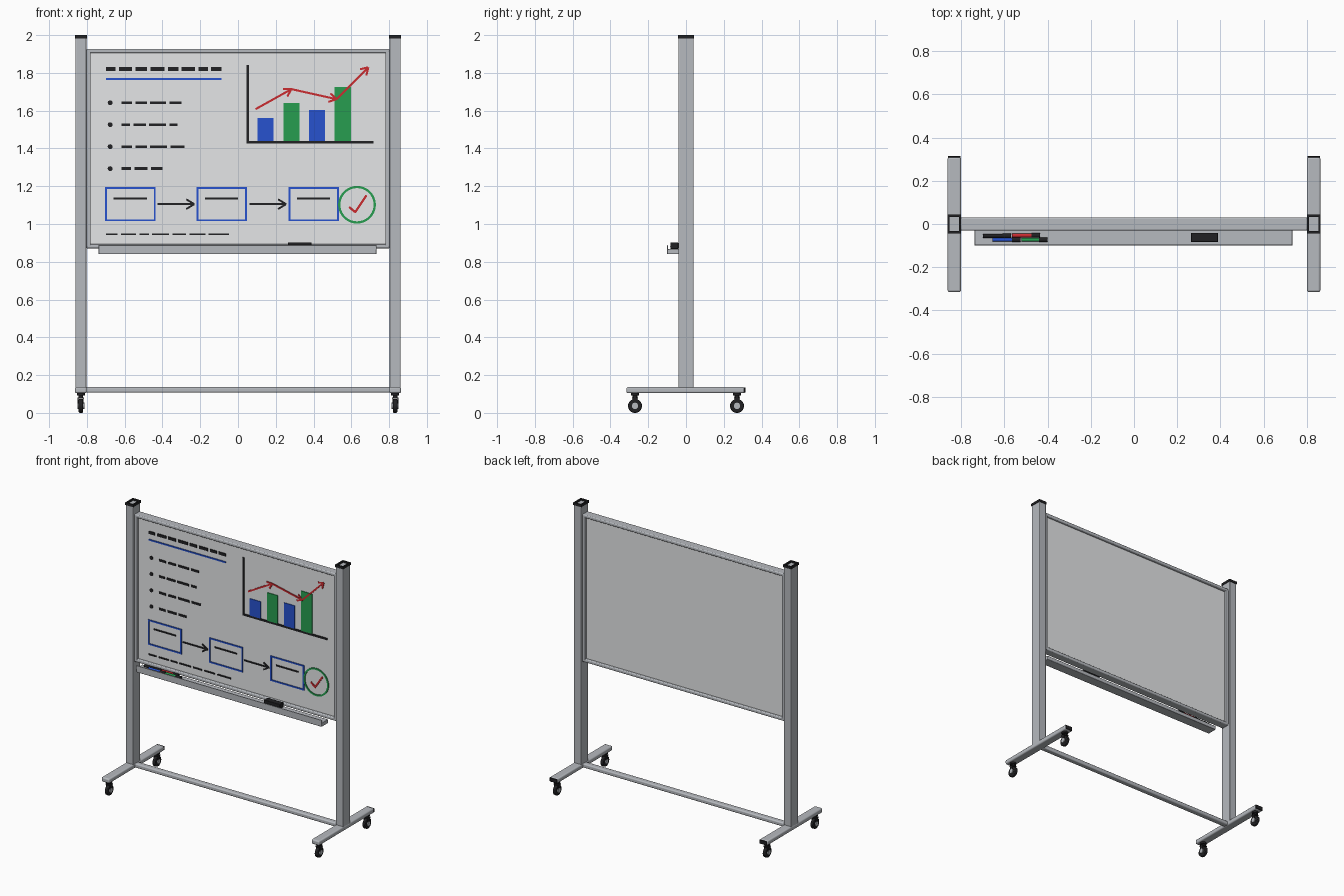
import bpy, bmesh, math
from mathutils import Matrix, Vector

if "Cube" in bpy.data.objects:
    bpy.data.objects.remove(bpy.data.objects["Cube"])


def material(name, rgb):
    m = bpy.data.materials.new(name)
    m.diffuse_color = (*rgb, 1)
    m.use_nodes = True
    m.node_tree.nodes["Principled BSDF"].inputs["Base Color"].default_value = m.diffuse_color
    return m


ALU = material("aluminium", (0.47, 0.49, 0.52))
WHITE = material("board white", (0.82, 0.83, 0.84))
BLACK = material("black", (0.015, 0.015, 0.017))
BLUE = material("marker blue", (0.02, 0.085, 0.62))
GREEN = material("marker green", (0.02, 0.34, 0.08))
RED = material("marker red", (0.6, 0.025, 0.03))


def finish(name, bm, mat, bevel=0, segments=3):
    me = bpy.data.meshes.new(name)
    bm.to_mesh(me)
    bm.free()
    me.materials.append(mat)
    ob = bpy.data.objects.new(name, me)
    bpy.context.collection.objects.link(ob)
    if bevel:
        mod = ob.modifiers.new("bevel", "BEVEL")
        mod.width, mod.segments = bevel, segments
    bpy.ops.object.select_all(action='DESELECT')
    bpy.context.view_layer.objects.active = ob
    ob.select_set(True)
    bpy.ops.object.shade_smooth_by_angle(angle=math.radians(35))
    return ob


def add_box(bm, x, y, z):
    size = (x[1] - x[0], y[1] - y[0], z[1] - z[0])
    mid = ((x[0] + x[1]) / 2, (y[0] + y[1]) / 2, (z[0] + z[1]) / 2)
    bmesh.ops.create_cube(bm, size=1, matrix=Matrix.Translation(mid) @ Matrix.Diagonal((*size, 1)))


def box(name, x, y, z, mat, bevel=0, segments=3):
    bm = bmesh.new()
    add_box(bm, x, y, z)
    return finish(name, bm, mat, bevel, segments)


def add_cyl(bm, mid, r, depth, axis, n=24, r2=None):
    rot = Vector((0, 0, 1)).rotation_difference(Vector(axis)).to_matrix().to_4x4()
    bmesh.ops.create_cone(bm, cap_ends=True, segments=n, radius1=r, radius2=r if r2 is None else r2,
                          depth=depth, matrix=Matrix.Translation(mid) @ rot)


def cyl(name, mid, r, depth, axis, mat, n=24):
    bm = bmesh.new()
    add_cyl(bm, mid, r, depth, axis, n)
    return finish(name, bm, mat)


# Writing surface and its frame
box("board_panel", (-0.785, 0.785), (-0.012, 0.012), (0.885, 1.912), WHITE)
for name, z in (("frame_bottom", (0.871, 0.893)), ("frame_top", (1.905, 1.927))):
    box(name, (-0.802, 0.802), (-0.03, 0.03), z, ALU, 0.006)
for s in (-1, 1):
    box("frame_side", sorted((s * 0.78, s * 0.802)), (-0.03, 0.03), (0.88, 1.918), ALU, 0.004)

# Stand: posts, caps, feet and casters
box("crossbar", (-0.81, 0.81), (-0.02, 0.02), (0.107, 0.136), ALU, 0.008)
for s in (-1, 1):
    cx = s * 0.832
    box("post", (cx - 0.029, cx + 0.029), (-0.04, 0.04), (0.125, 1.988), ALU, 0.005)
    bm = bmesh.new()
    for e in (-1, 1):
        add_box(bm, sorted((cx + e * 0.022, cx + e * 0.032)), (-0.043, 0.043), (1.982, 2.0))
        add_box(bm, (cx - 0.022, cx + 0.022), sorted((e * 0.033, e * 0.043)), (1.982, 2.0))
    finish("post_cap", bm, BLACK)
    box("foot", (cx - 0.031, cx + 0.031), (-0.315, 0.31), (0.104, 0.137), ALU, 0.009)
    box("foot_end_cap", (cx - 0.029, cx + 0.029), (0.308, 0.315), (0.106, 0.135), BLACK, 0.002, 1)
    for e in (-1, 1):
        cy = e * 0.27
        bm = bmesh.new()
        add_cyl(bm, (cx, cy, 0.098), 0.021, 0.014, (0, 0, 1))
        add_cyl(bm, (cx, cy, 0.086), 0.012, 0.016, (0, 0, 1))
        add_box(bm, (cx - 0.018, cx + 0.018), (cy - 0.016, cy + 0.016), (0.075, 0.082))
        for k in (-1, 1):
            add_box(bm, sorted((cx + k * 0.013, cx + k * 0.017)), (cy - 0.012, cy + 0.012), (0.03, 0.08))
        finish("caster_fork", bm, BLACK)
        wheel = cyl("caster_wheel", (cx, cy, 0.037), 0.037, 0.023, (1, 0, 0), BLACK, 32)
        mod = wheel.modifiers.new("bevel", "BEVEL")
        mod.width, mod.segments = 0.005, 2
        cyl("caster_hub", (cx, cy, 0.037), 0.017, 0.037, (1, 0, 0), ALU)

# Tray with front lip, eraser and markers
box("tray", (-0.738, 0.733), (-0.1, -0.028), (0.84, 0.868), ALU, 0.003, 2)
box("tray_lip", (-0.738, 0.733), (-0.1, -0.094), (0.86, 0.888), ALU, 0.002, 2)
box("eraser", (0.264, 0.389), (-0.083, -0.041), (0.868, 0.903), BLACK, 0.003, 2)
for x0, x1, y, mat in ((-0.70, -0.57, -0.055, BLACK), (-0.655, -0.525, -0.073, BLUE),
                       (-0.565, -0.435, -0.053, RED), (-0.52, -0.40, -0.073, GREEN)):
    split = x1 - 0.04
    cyl("marker_body", ((x0 + split) / 2, y, 0.879), 0.009, split - x0, (1, 0, 0), mat, 16)
    cyl("marker_lid", ((split + x1) / 2, y, 0.879), 0.0105, x1 - split, (1, 0, 0), BLACK, 16)

# Drawn strokes: thin plates on the front of the panel, one mesh per colour
INK = {m.name: (bmesh.new(), m) for m in (BLACK, BLUE, GREEN, RED)}


def stroke(mat, a, b, w=0.01, y=-0.0145):
    a, b = Vector((a[0], 0, a[1])), Vector((b[0], 0, b[1]))
    d, mid = b - a, (a + b) / 2
    mid.y = y
    m = Matrix.Translation(mid) @ Matrix.Rotation(-math.atan2(d.z, d.x), 4, 'Y')
    bmesh.ops.create_cube(INK[mat.name][0], size=1, matrix=m @ Matrix.Diagonal((d.length, 0.005, w, 1)))


def arrow(mat, a, b, w=0.01, y=-0.0145, head=0.05):
    stroke(mat, a, b, w, y)
    ang = math.atan2(b[1] - a[1], b[0] - a[0])
    for t in (ang + 2.6, ang - 2.6):
        stroke(mat, b, (b[0] + head * math.cos(t), b[1] + head * math.sin(t)), w, y)


def dashes(x, z, lengths, w, gap=0.018):
    for length in lengths:
        stroke(BLACK, (x, z), (x + length, z), w)
        x += length + gap


# Heading, bullet list and footer line
dashes(-0.698, 1.82, (0.05, 0.07, 0.06, 0.075, 0.055, 0.07, 0.05, 0.055), 0.02)
stroke(BLUE, (-0.698, 1.767), (-0.087, 1.767), 0.01)
for i, row in enumerate(((0.055, 0.06, 0.085, 0.062), (0.045, 0.065, 0.09, 0.042),
                         (0.055, 0.06, 0.09, 0.074), (0.05, 0.07, 0.06))):
    z = 1.642 - 0.1163 * i
    add_cyl(INK["black"][0], (-0.677, -0.0145, z), 0.013, 0.005, (0, 1, 0), 16)
    dashes(-0.616, z, row, 0.015)
dashes(-0.698, 0.946, (0.06, 0.08, 0.05, 0.09, 0.07, 0.085, 0.108), 0.01)

# Flow diagram
for x0 in (-0.698, -0.214, 0.272):
    x1 = x0 + 0.257
    for z in (1.02, 1.19):
        stroke(BLUE, (x0 - 0.005, z), (x1 + 0.005, z))
    for x in (x0, x1):
        stroke(BLUE, (x, 1.02), (x, 1.19))
    stroke(BLACK, (x0 + 0.04, 1.136), (x1 - 0.042, 1.136))
for x0 in (-0.426, 0.06):
    arrow(BLACK, (x0, 1.105), (x0 + 0.195, 1.105))

# Tick inside a ring
for i in range(40):
    p = [(0.63 + 0.094 * math.cos(t), 1.102 + 0.094 * math.sin(t))
         for t in (math.tau * i / 40, math.tau * (i + 1.1) / 40)]
    stroke(GREEN, p[0], p[1], 0.012, -0.015)
stroke(RED, (0.588, 1.09), (0.622, 1.062), 0.012)
stroke(RED, (0.619, 1.06), (0.68, 1.152), 0.012)

# Bar chart with trend line
stroke(BLACK, (0.052, 1.43), (0.052, 1.841), 0.012)
stroke(BLACK, (0.046, 1.432), (0.717, 1.432), 0.014)
for x, top, mat in ((0.146, 1.56, BLUE), (0.283, 1.64, GREEN), (0.418, 1.603, BLUE), (0.555, 1.724, GREEN)):
    stroke(mat, (x, 1.436), (x, top), 0.086)
trend = [(0.093, 1.608), (0.283, 1.714), (0.521, 1.661), (0.69, 1.83)]
for a, b in zip(trend, trend[1:]):
    arrow(RED, a, b, 0.011, -0.0165, 0.045)

for name, (bm, mat) in INK.items():
    finish(name.replace(" ", "_") + "_strokes", bm, mat)
